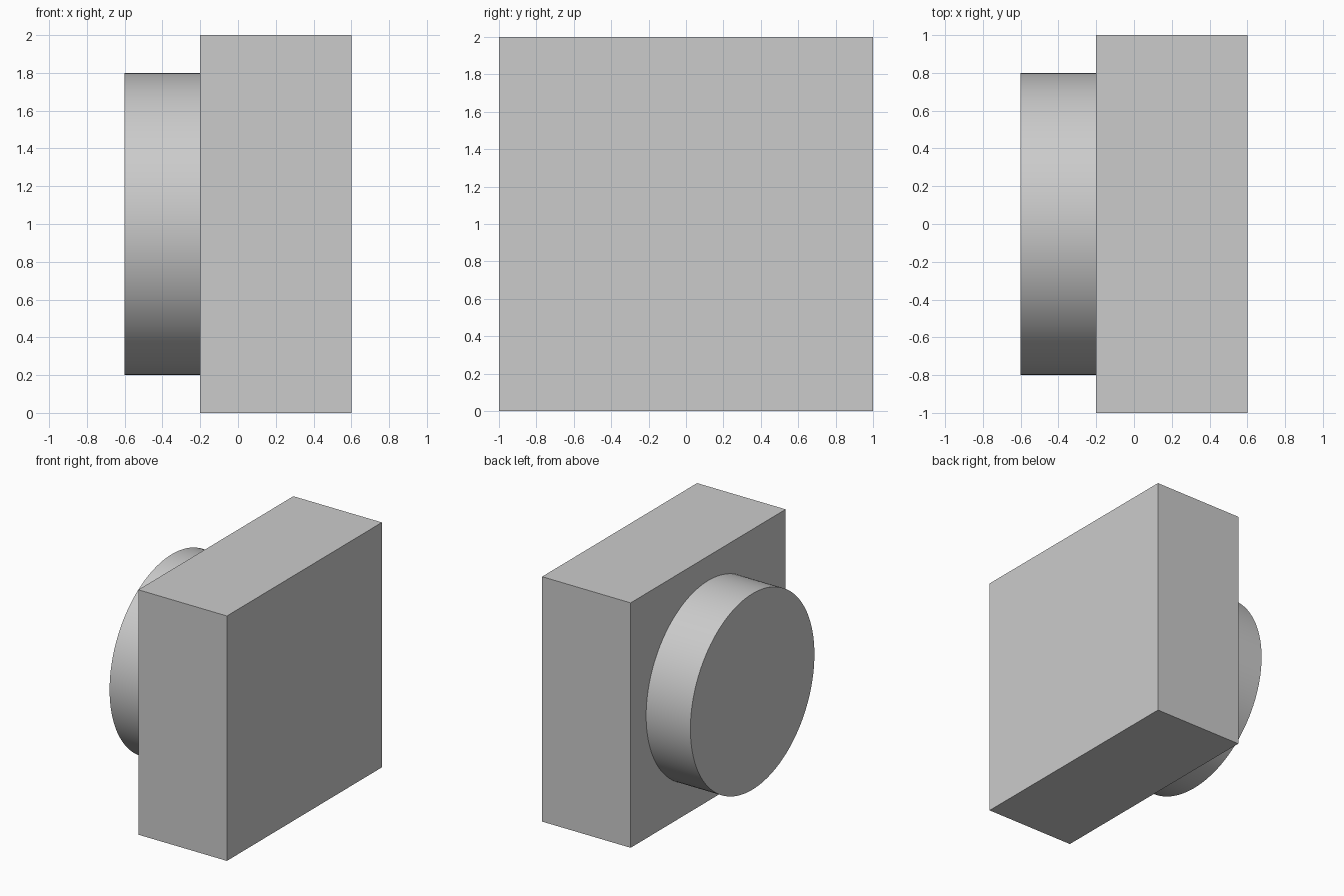
import bpy
import math

cube = bpy.data.objects.get("Cube")
if cube:
    bpy.data.objects.remove(cube, do_unlink=True)

# Single grey material
grey = bpy.data.materials.new("plain grey")
grey.use_nodes = True
colour = (0.6, 0.6, 0.6, 1)
grey.diffuse_color = colour
grey.node_tree.nodes["Principled BSDF"].inputs["Base Color"].default_value = colour

# Square block
bpy.ops.mesh.primitive_cube_add(size=1, location=(0.2, 0, 1))
block = bpy.context.object
block.name = "square_block"
block.scale = (0.8, 2, 2)
bpy.ops.object.transform_apply(location=False, rotation=False, scale=True)
block.data.materials.append(grey)

# Round boss on the block's side, axis along x
bpy.ops.mesh.primitive_cylinder_add(
    vertices=128, radius=0.8, depth=0.4,
    location=(-0.4, 0, 1), rotation=(0, math.pi / 2, 0))
boss = bpy.context.object
boss.name = "round_boss"
boss.data.materials.append(grey)
bpy.ops.object.shade_smooth_by_angle(angle=math.radians(30))
